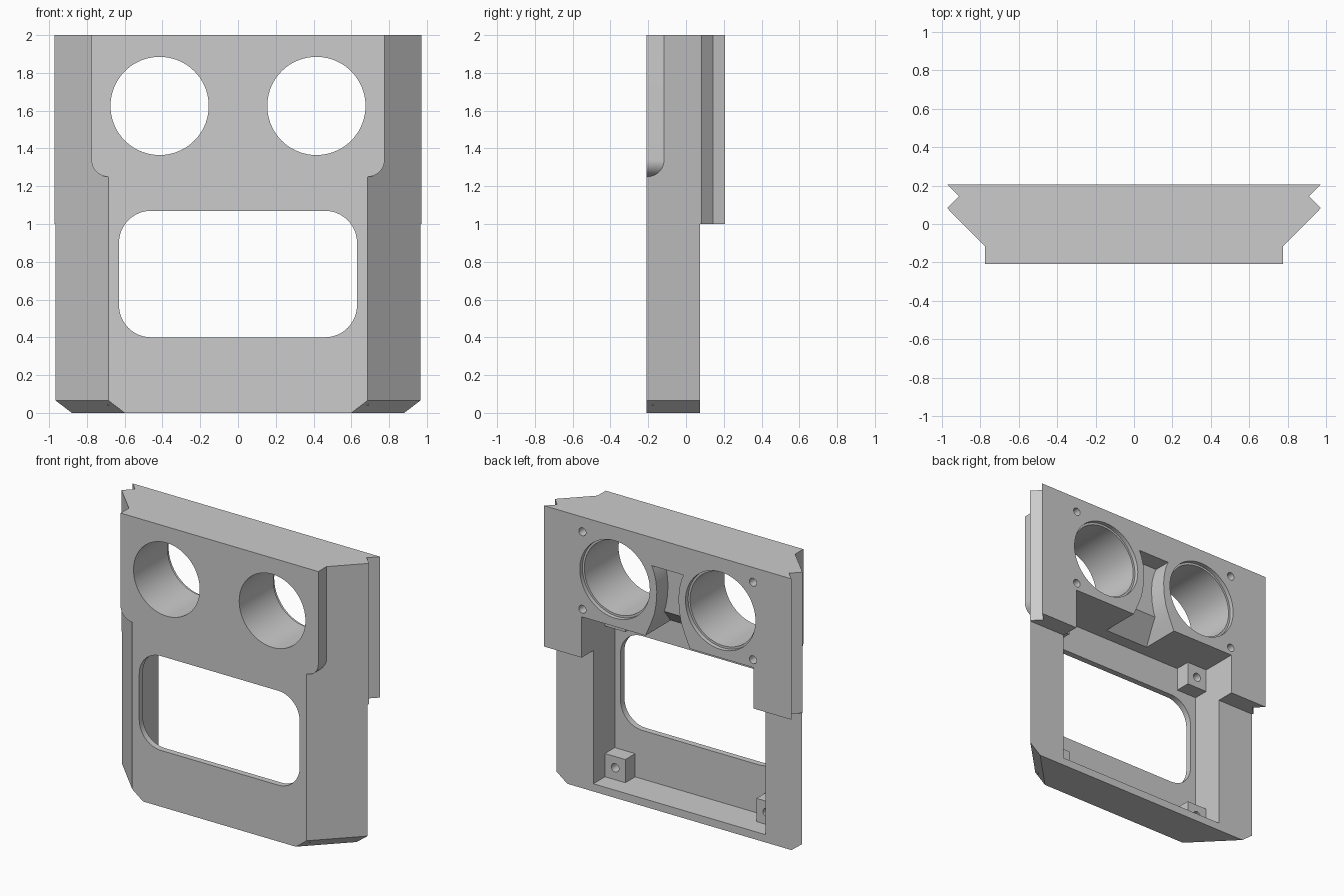
import bpy, bmesh
from math import sin, cos, pi, radians

if "Cube" in bpy.data.objects:
    bpy.data.objects.remove(bpy.data.objects["Cube"])

FRONT, BACK = -0.208, 0.206


def loft(name, sections):
    """Closed solid through rings with equal point counts."""
    bm = bmesh.new()
    rings = [[bm.verts.new(p) for p in s] for s in sections]
    n = len(rings[0])
    for a, b in zip(rings, rings[1:]):
        for i in range(n):
            j = (i + 1) % n
            bm.faces.new((a[i], a[j], b[j], b[i]))
    bm.faces.new(rings[0])
    bm.faces.new(rings[-1])
    bmesh.ops.recalc_face_normals(bm, faces=bm.faces)
    me = bpy.data.meshes.new(name)
    bm.to_mesh(me)
    bm.free()
    ob = bpy.data.objects.new(name, me)
    bpy.context.collection.objects.link(ob)
    return ob


def slab(name, xz, y0, y1):
    return loft(name, [[(x, y, z) for x, z in xz] for y in (y0, y1)])


def box(name, x0, x1, y0, y1, z0, z1):
    return slab(name, [(x0, z0), (x1, z0), (x1, z1), (x0, z1)], y0, y1)


def arc(cx, cz, r, a0, a1, n):
    return [(cx + r * cos(radians(a0 + (a1 - a0) * i / n)),
             cz + r * sin(radians(a0 + (a1 - a0) * i / n))) for i in range(n + 1)]


def drill(name, x, z, r, y0, y1, n=64):
    return slab(name, arc(x, z, r, 0, 360, n)[:-1], y0, y1)


def mirrored(right):
    """Right half outline plus its mirror image."""
    return right + [(-x, v) for x, v in reversed(right)]


def combine(target, tool, op):
    m = target.modifiers.new(op, 'BOOLEAN')
    m.operation, m.solver, m.object = op, 'EXACT', tool
    bpy.context.view_layer.objects.active = target
    bpy.ops.object.modifier_apply(modifier=m.name)
    bpy.data.objects.remove(tool)


# tapered main plate with chamfered bottom corners
def plate_ring(z, inset):
    outline = mirrored([(0.685 - inset, FRONT), (0.965 - inset, 0.075)])
    return [(x, y, z) for x, y in outline]


body = loft("faceplate", [plate_ring(0, 0.085), plate_ring(0.065, 0), plate_ring(2, 0)])

# wider front pad around the lens holes, rounded lower corners
pad = mirrored(arc(0.686, 1.34, 0.09, -90, 0, 12) + [(0.776, 2)])
combine(body, slab("front_pad", pad, FRONT, -0.10), 'UNION')

# rear flange with grooved sides
groove = mirrored([(0.88, 0.0), (0.972, 0.082), (0.91, 0.144), (0.972, BACK)])
flange = loft("rear_flange", [[(x, y, z) for x, y in groove] for z in (1, 2)])
combine(body, flange, 'UNION')

# rear pocket and rounded front window
combine(body, box("pocket_cut", -0.675, 0.675, -0.165, 0.3, 0.055, 1.29), 'DIFFERENCE')
r = 0.17
window = mirrored(arc(0.63 - r, 0.4 + r, r, -90, 0, 12) + arc(0.63 - r, 1.07 - r, r, 0, 90, 12))
combine(body, slab("window_cut", window, -0.3, 0), 'DIFFERENCE')

# corner standoffs with pilot holes
for s in (-1, 1):
    xa, xb = sorted((s * 0.515, s * 0.69))
    for z0, z1, zc in ((0.04, 0.22, 0.14), (1.125, 1.305, 1.205)):
        combine(body, box("standoff", xa, xb, -0.18, -0.055, z0, z1), 'UNION')
        combine(body, drill("pilot_cut", s * 0.595, zc, 0.03, -0.14, 0, 24), 'DIFFERENCE')

# nose relief between the lenses, its floor sloping deeper at the bottom
sides = mirrored([(0.18, 1.27), (0.175, 1.29), (0.135, 1.38), (0.105, 1.46), (0.09, 1.54),
                  (0.085, 1.625), (0.092, 1.70), (0.108, 1.76), (0.125, 1.8)])
relief = slab("relief_cut", sides, -0.15, 0.3)
floor = [(-0.10, 1.27), (0.08, 1.43), (0.08, 1.9), (0.4, 1.9), (0.4, 1.27)]
side_limit = loft("relief_limit", [[(x, y, z) for y, z in floor] for x in (-0.4, 0.4)])
combine(relief, side_limit, 'INTERSECT')
combine(body, relief, 'DIFFERENCE')

# lens holes with a stepped rear rim, and outer screw holes
for s in (-1, 1):
    combine(body, drill("lens_cut", s * 0.415, 1.625, 0.26, -0.3, 0.3, 72), 'DIFFERENCE')
    combine(body, drill("rim_cut", s * 0.415, 1.625, 0.275, BACK - 0.03, 0.3, 72), 'DIFFERENCE')
    for z in (1.345, 1.895):
        combine(body, drill("screw_cut", s * 0.67, z, 0.028, 0.06, 0.3, 24), 'DIFFERENCE')

bpy.ops.object.select_all(action='DESELECT')
body.select_set(True)
bpy.context.view_layer.objects.active = body
bpy.ops.object.shade_smooth_by_angle(angle=radians(25))
